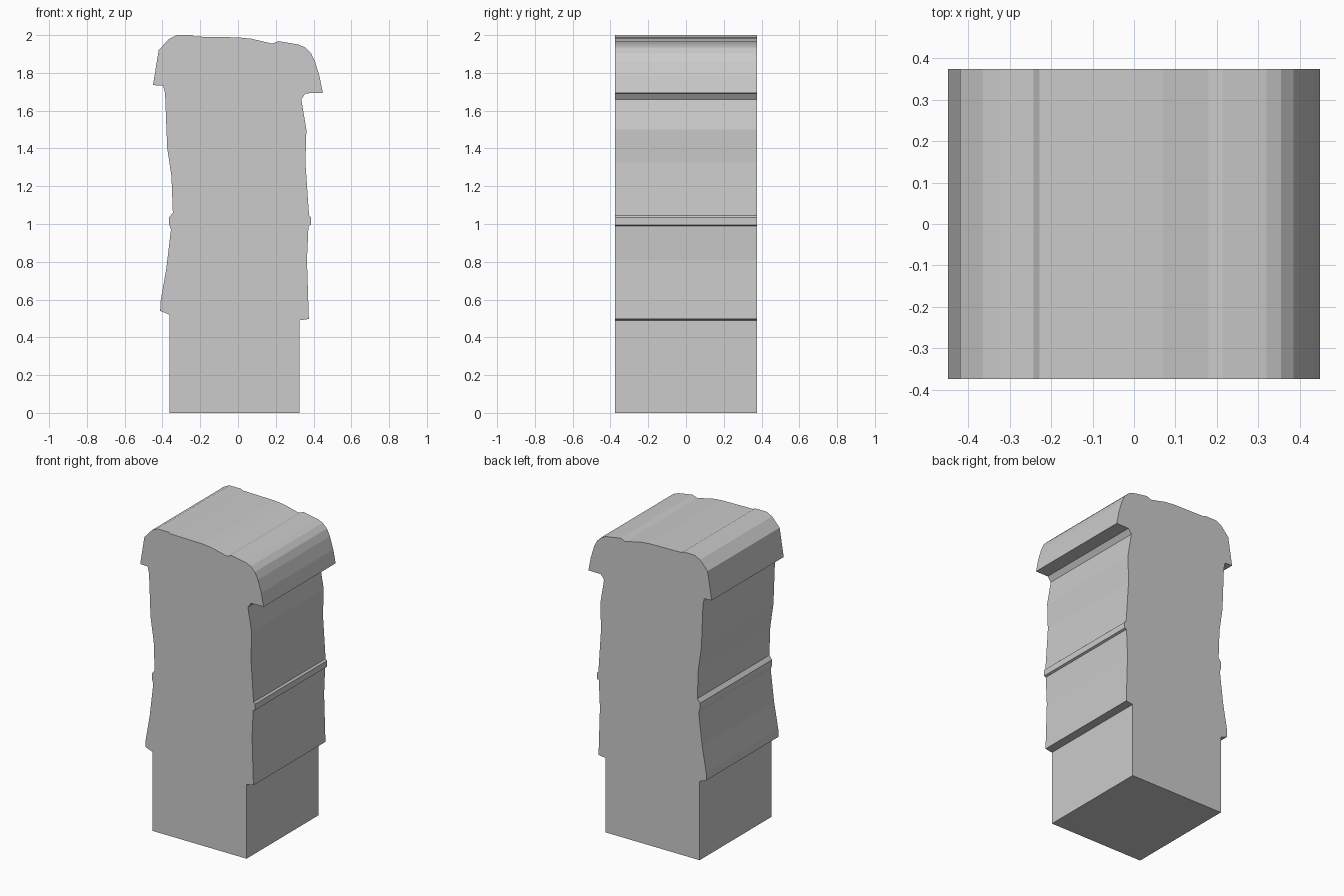
import bpy
import bmesh

default = bpy.data.objects.get("Cube")
if default:
    bpy.data.objects.remove(default, do_unlink=True)

HALF_DEPTH = 0.375

# Grey stone material
stone = bpy.data.materials.new("stone_grey")
stone.use_nodes = True
grey = (0.6, 0.6, 0.6, 1.0)
stone.diffuse_color = grey
stone.node_tree.nodes["Principled BSDF"].inputs["Base Color"].default_value = grey

# Outline sections as (x, z), running counter-clockwise seen from the front
base = [(-.362, 0), (.325, 0), (.325, .49)]
left_side = [(.375, .497), (.365, .81), (.373, .99), (.387, .995), (.387, 1.035),
             (.376, 1.045), (.357, 1.325), (.362, 1.5), (.335, 1.66)]
cap = [(.358, 1.692), (.449, 1.693), (.432, 1.78), (.408, 1.86), (.386, 1.905),
       (.355, 1.935), (.32, 1.95), (.215, 1.968), (.18, 1.955), (.07, 1.981),
       (0, 1.988), (-.228, 1.992), (-.243, 2), (-.325, 2), (-.365, 1.98),
       (-.42, 1.92), (-.45, 1.735), (-.396, 1.733)]
right_side = [(-.386, 1.69), (-.375, 1.405), (-.352, 1.25), (-.345, 1.06),
              (-.365, 1.035), (-.365, 1), (-.355, .97), (-.38, .76),
              (-.41, .59), (-.412, .54), (-.362, .52)]


def extrude_outline(name, outline):
    """Extrude a closed front outline through the full depth."""
    bm = bmesh.new()
    front = bm.faces.new([bm.verts.new((x, -HALF_DEPTH, z)) for x, z in outline])
    result = bmesh.ops.extrude_face_region(bm, geom=[front], use_keep_orig=True)
    back = [g for g in result["geom"] if isinstance(g, bmesh.types.BMVert)]
    bmesh.ops.translate(bm, verts=back, vec=(0, 2 * HALF_DEPTH, 0))
    bmesh.ops.recalc_face_normals(bm, faces=bm.faces)
    mesh = bpy.data.meshes.new(name)
    bm.to_mesh(mesh)
    bm.free()
    mesh.materials.append(stone)
    obj = bpy.data.objects.new(name, mesh)
    bpy.context.collection.objects.link(obj)
    return obj


# One solid pillar: square foot, weathered shaft and overhanging cap
extrude_outline("weathered_pillar", base + left_side + cap + right_side)
